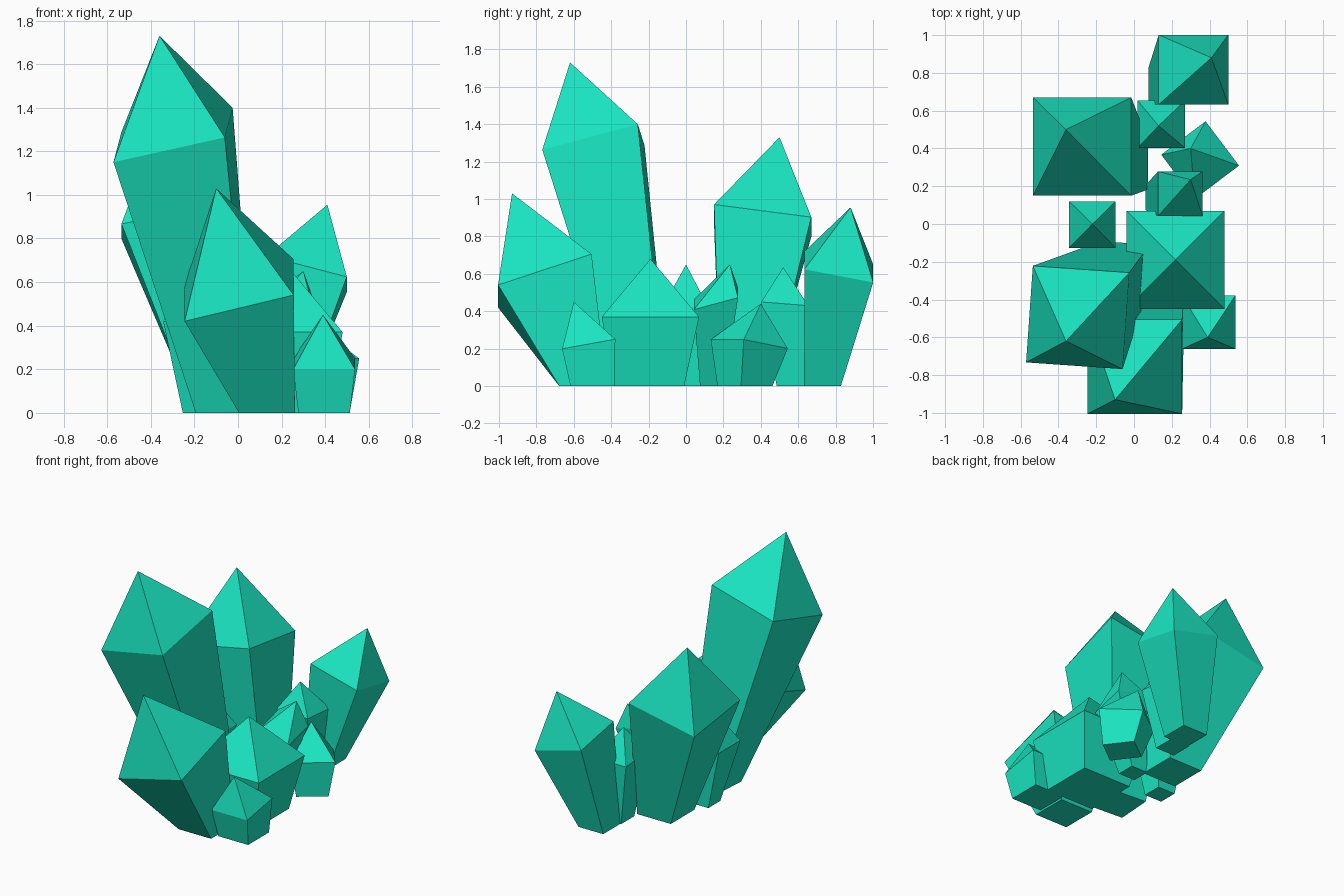
import bpy, bmesh
from math import cos, sin, radians

if "Cube" in bpy.data.objects:
    bpy.data.objects.remove(bpy.data.objects["Cube"])

mat = bpy.data.materials.new("teal_crystal")
mat.diffuse_color = (0.01, 0.78, 0.53, 1)
mat.use_nodes = True
mat.node_tree.nodes["Principled BSDF"].inputs["Base Color"].default_value = mat.diffuse_color

CORNERS = [(-1, -1), (1, -1), (1, 1), (-1, 1)]


def square(center, half, twist):
    """Corners of a twisted square, seen from above."""
    c, s = cos(radians(twist)), sin(radians(twist))
    return [(center[0] + half * (c * u - s * v), center[1] + half * (s * u + c * v))
            for u, v in CORNERS]


def crystal(name, apex, shoulder, half, slope, base, base_half, twist=0):
    """Four-sided tapered shaft with a tilted shoulder and a pointed tip."""
    bm = bmesh.new()
    foot = [bm.verts.new((x, y, 0)) for x, y in square(base, base_half, twist)]
    ring = [bm.verts.new((x, y, shoulder[2] + slope[0] * (x - shoulder[0])
                          + slope[1] * (y - shoulder[1])))
            for x, y in square(shoulder, half, twist)]
    tip = bm.verts.new(apex)
    bm.faces.new(foot[::-1])
    for i in range(4):
        j = (i + 1) % 4
        bm.faces.new((foot[i], foot[j], ring[j], ring[i]))
        bm.faces.new((ring[i], ring[j], tip))
    bmesh.ops.recalc_face_normals(bm, faces=bm.faces)
    me = bpy.data.meshes.new(name)
    bm.to_mesh(me)
    bm.free()
    me.materials.append(mat)
    bpy.context.collection.objects.link(bpy.data.objects.new(name, me))


# Large leaning crystals
crystal("tallest_crystal", (-0.36, -0.62, 1.73), (-0.298, -0.495, 1.275), 0.256,
        (0.24, 0.25), (-0.055, -0.23), 0.13, -4)
crystal("back_left_crystal", (-0.36, 0.5, 1.33), (-0.275, 0.41, 0.885), 0.26,
        (0.2, -0.13), (-0.06, 0.315), 0.133)
crystal("front_crystal", (-0.10, -0.93, 1.03), (0.005, -0.755, 0.563), 0.25,
        (0.24, 0.33), (0.133, -0.55), 0.128)
crystal("middle_crystal", (0.22, -0.19, 0.68), (0.22, -0.19, 0.37), 0.26,
        (0, 0), (0.22, -0.2), 0.19)
crystal("back_right_crystal", (0.41, 0.88, 0.955), (0.315, 0.817, 0.637), 0.184,
        (-0.26, -0.19), (0.175, 0.73), 0.098)

# Small crystals filling the gaps
crystal("back_small_crystal", (0.13, 0.52, 0.635), (0.145, 0.528, 0.44), 0.126,
        (0, -0.08), (0.145, 0.56), 0.075)
crystal("inner_small_crystal", (0.30, 0.235, 0.65), (0.245, 0.16, 0.468), 0.118,
        (-0.23, 0.27), (0.125, 0.14), 0.065)
crystal("left_small_crystal", (-0.22, 0, 0.65), (-0.22, -0.003, 0.42), 0.123,
        (0, 0), (-0.185, 0.04), 0.068)
crystal("front_right_small_crystal", (0.39, -0.6, 0.45), (0.395, -0.52, 0.225), 0.142,
        (0, 0.18), (0.395, -0.5), 0.118)
crystal("right_small_crystal", (0.30, 0.40, 0.44), (0.35, 0.338, 0.225), 0.147,
        (0.1, -0.13), (0.365, 0.315), 0.105, 37)
